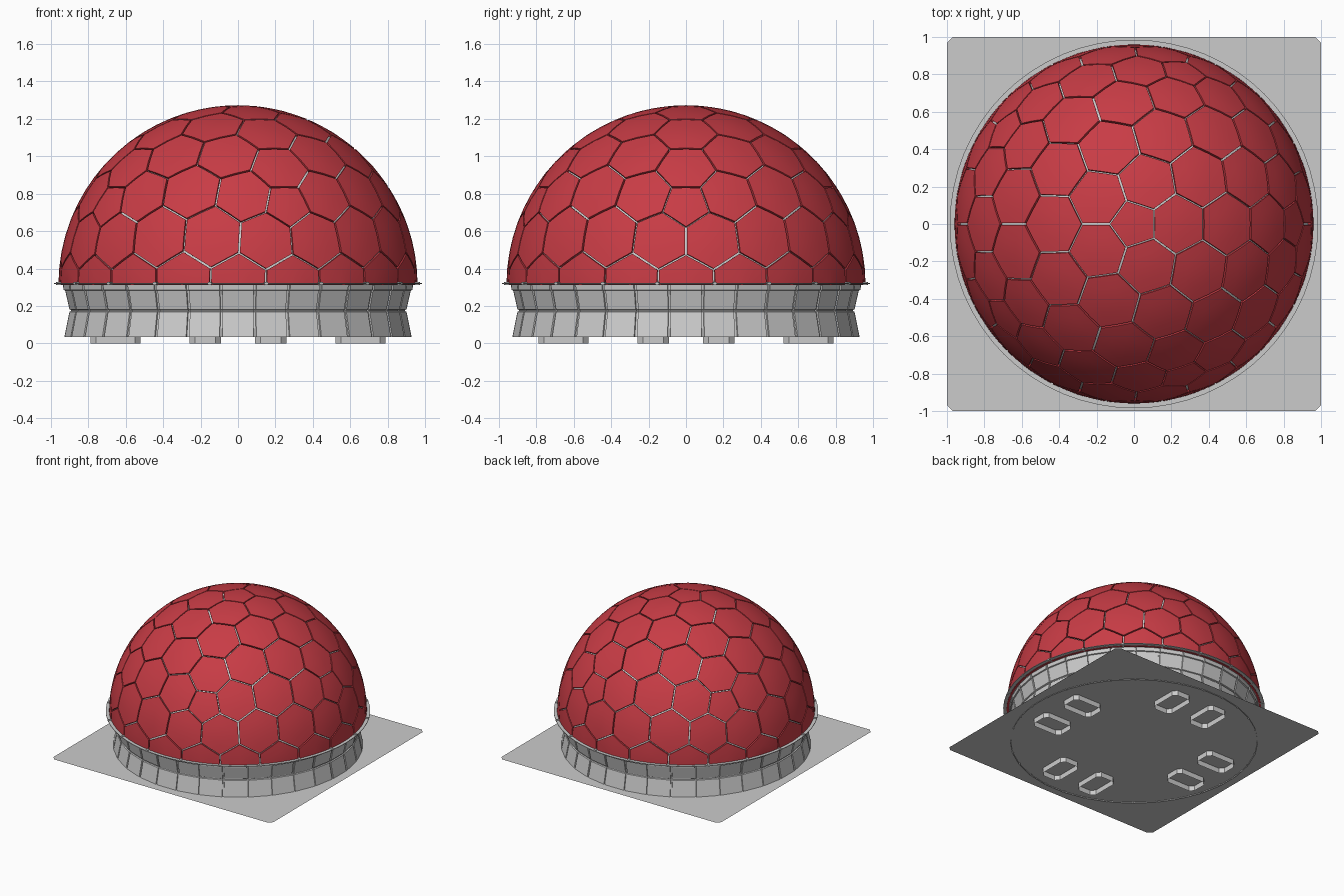
import bpy, bmesh
from math import sin, cos, pi, radians
from mathutils import Vector, Matrix

if "Cube" in bpy.data.objects:
    bpy.data.objects.remove(bpy.data.objects["Cube"])

R, Z0 = 0.96, 0.313          # dome radius and height of its rim
PLATE_Z = 0.042
SIDES = 32

red = bpy.data.materials.new("red_panel")
red.diffuse_color = (0.58, 0.045, 0.06, 1)
red.use_nodes = True
red.node_tree.nodes["Principled BSDF"].inputs["Base Color"].default_value = red.diffuse_color


def make(name, bm, mat=None, smooth=False):
    bmesh.ops.recalc_face_normals(bm, faces=bm.faces[:])
    me = bpy.data.meshes.new(name)
    bm.to_mesh(me)
    bm.free()
    ob = bpy.data.objects.new(name, me)
    bpy.context.collection.objects.link(ob)
    if mat:
        me.materials.append(mat)
    if smooth:
        for p in me.polygons:
            p.use_smooth = True
        bpy.context.view_layer.objects.active = ob
        ob.select_set(True)
        bpy.ops.object.shade_smooth_by_angle(angle=radians(30))
        ob.select_set(False)
    return ob


def lathe(name, rows, angles, closed=False):
    """Join rings of (radius function, z) around the given angles."""
    bm = bmesh.new()
    rings = [[bm.verts.new((f(i) * cos(a), f(i) * sin(a), z))
              for i, a in enumerate(angles)] for f, z in rows]
    pairs = list(zip(rings, rings[1:])) + ([(rings[-1], rings[0])] if closed else [])
    n = len(angles)
    for lo, hi in pairs:
        for i in range(n):
            j = (i + 1) % n
            bm.faces.new((lo[i], lo[j], hi[j], hi[i]))
    return make(name, bm)


# geodesic grid: icosahedron faces split four ways, flat, then pushed to the sphere
ico = bmesh.new()
bmesh.ops.create_icosphere(ico, subdivisions=1, radius=1)
grid = bmesh.new()
N = 4
for f in ico.faces:
    a, b, c = [v.co for v in f.verts]
    pt = {(i, j): grid.verts.new((a * (N - i - j) + b * i + c * j) / N)
          for i in range(N + 1) for j in range(N + 1 - i)}
    for i in range(N):
        for j in range(N - i):
            grid.faces.new((pt[i, j], pt[i + 1, j], pt[i, j + 1]))
            if i + j < N - 1:
                grid.faces.new((pt[i + 1, j], pt[i + 1, j + 1], pt[i, j + 1]))
ico.free()
bmesh.ops.remove_doubles(grid, verts=grid.verts[:], dist=1e-4)
for v in grid.verts:
    v.co.normalize()


def centre(face):
    return face.calc_center_median().normalized()


# dome panels: one hexagon or pentagon around each grid point
bm = bmesh.new()
for v in grid.verts:
    if v.co.z < -0.25:
        continue
    x_axis = v.co.orthogonal().normalized()
    y_axis = v.co.cross(x_axis)
    pts = [centre(f) for f in v.link_faces]
    pts.sort(key=lambda p: Vector((1, 0)).angle_signed(
        Vector((p.dot(x_axis), p.dot(y_axis)))))
    mid = sum(pts, Vector()) / len(pts)
    rim = [bm.verts.new(mid + (p - mid) * 0.967) for p in pts]
    hub = bm.verts.new(mid)
    for i in range(len(rim)):
        bm.faces.new((hub, rim[i - 1], rim[i]))
bmesh.ops.subdivide_edges(bm, edges=bm.edges[:], cuts=1, use_grid_fill=True)
for v in bm.verts:
    v.co = v.co.normalized() * R
bmesh.ops.bisect_plane(bm, geom=bm.verts[:] + bm.edges[:] + bm.faces[:],
                       plane_co=(0, 0, 0), plane_no=(0, 0, 1), clear_inner=True)
bmesh.ops.recalc_face_normals(bm, faces=bm.faces[:])
for f in bm.faces:
    if f.normal.dot(f.calc_center_median()) < 0:
        f.normal_flip()
# panel thickness
skin = bm.faces[:]
edges = [e for e in bm.edges if e.is_boundary]
side = bmesh.ops.extrude_edge_only(bm, edges=edges)["geom"]
for g in side:
    if isinstance(g, bmesh.types.BMVert):
        g.co *= 0.983
bmesh.ops.translate(bm, verts=bm.verts[:], vec=(0, 0, Z0))
make("dome_panels", bm, red, True)

# grey shell seen through the gaps
bm = bmesh.new()
bmesh.ops.create_uvsphere(bm, u_segments=64, v_segments=32, radius=R * 0.984)
bmesh.ops.bisect_plane(bm, geom=bm.verts[:] + bm.edges[:] + bm.faces[:],
                       plane_co=(0, 0, 0), plane_no=(0, 0, 1), clear_inner=True)
bmesh.ops.translate(bm, verts=bm.verts[:], vec=(0, 0, Z0))
make("dome_inner_shell", bm, None, True)

# small clips where the panel gaps meet the rim
bm = bmesh.new()
for e in grid.edges:
    p, q = [centre(f) for f in e.link_faces]
    if p.z * q.z < 0:
        m = p.lerp(q, p.z / (p.z - q.z)).normalized()
        turn = Vector((1, 0, 0)).rotation_difference(m).to_matrix().to_4x4()
        bmesh.ops.create_cube(bm, size=1, matrix=Matrix.Translation(
            m * 0.968 + Vector((0, 0, Z0 + 0.007))) @ turn @ Matrix.Diagonal((0.03, 0.018, 0.014, 1)))
grid.free()
make("rim_clips", bm)

# thin rim flange under the dome
circle = [2 * pi * i / 64 for i in range(64)]
lathe("rim_flange", [(lambda i, r=r: r, z) for r, z in
                     ((0.92, 0.314), (0.985, 0.317), (0.985, 0.322), (0.92, 0.322))],
      circle, True)

# waisted skirt wall: flat panels parted by narrow grooves
angles = []
for k in range(SIDES):
    a = 2 * pi * (k + 0.5) / SIDES
    angles += [a - 0.008, a - 0.006, a + 0.006, a + 0.008]
rows = [(0.932, 0.034), (0.905, 0.168), (0.897, 0.172), (0.897, 0.178),
        (0.905, 0.182), (0.928, 0.283), (0.937, 0.286), (0.940, 0.318)]
lathe("skirt_wall",
      [(lambda i, r=r: r - (0.008 if i % 4 in (1, 2) else 0), z) for r, z in rows], angles)

# thin square base plate with clipped corners
bm = bmesh.new()
c = 0.97
corners = [(c, -1), (1, -c), (1, c), (c, 1), (-c, 1), (-1, c), (-1, -c), (-c, -1)]
bm.faces.new([bm.verts.new((x, y, PLATE_Z)) for x, y in corners])
make("base_plate", bm)

# eight hollow feet, two on each side
bm = bmesh.new()
hx, hy, ch = 0.133, 0.085, 0.03
shape = [(hx, -hy + ch), (hx, hy - ch), (hx - ch, hy), (-hx + ch, hy),
         (-hx, hy - ch), (-hx, -hy + ch), (-hx + ch, -hy), (hx - ch, -hy)]
for q in range(4):
    turn = Matrix.Rotation(q * pi / 2, 3, 'Z')
    for s in (-1, 1):
        low, top = [[bm.verts.new(turn @ Vector((0.655 + x, s * 0.175 + y, z)))
                     for x, y in shape] for z in (0, PLATE_Z)]
        for i in range(8):
            bm.faces.new((low[i - 1], low[i], top[i], top[i - 1]))
make("feet", bm)
